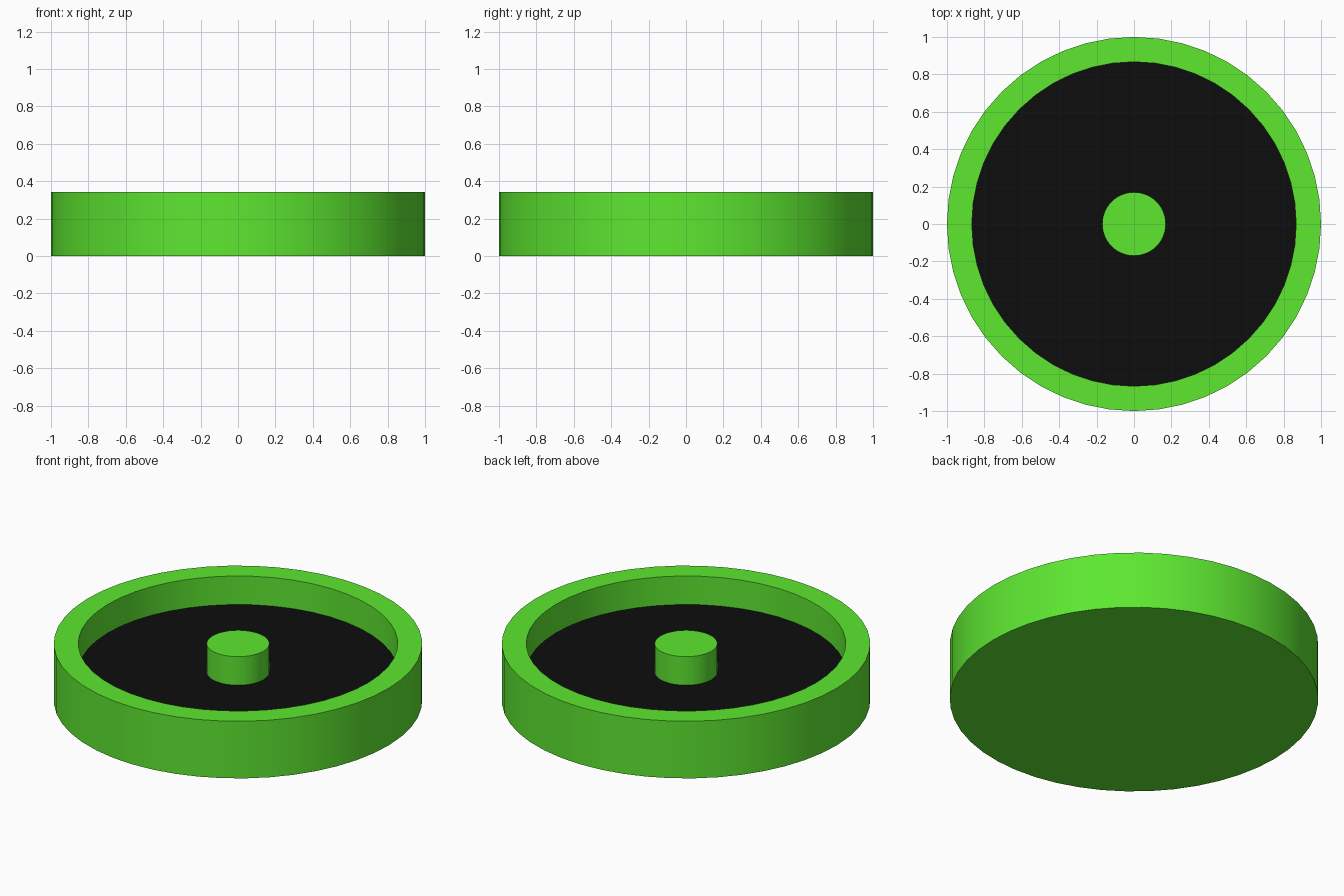
import bpy, bmesh
from math import radians, tau
from mathutils import Vector

if "Cube" in bpy.data.objects:
    bpy.data.objects.remove(bpy.data.objects["Cube"])

SEGMENTS = 48
HEIGHT, FLOOR_Z = 0.342, 0.171
OUTER_R, INNER_R, HUB_R = 1.0, 0.867, 0.17


def material(name, rgb):
    mat = bpy.data.materials.new(name)
    mat.diffuse_color = (*rgb, 1.0)
    mat.use_nodes = True
    mat.node_tree.nodes["Principled BSDF"].inputs["Base Color"].default_value = mat.diffuse_color
    return mat


def lathe(name, profile, mat):
    """Spin a (radius, z) profile around the z axis."""
    bm = bmesh.new()
    verts = [bm.verts.new(Vector((r, 0, z))) for r, z in profile]
    edges = [bm.edges.new(pair) for pair in zip(verts, verts[1:])]
    bmesh.ops.spin(bm, geom=verts + edges, cent=(0, 0, 0), axis=(0, 0, 1),
                   angle=tau, steps=SEGMENTS, use_duplicate=False)
    bmesh.ops.remove_doubles(bm, verts=bm.verts[:], dist=1e-4)
    bmesh.ops.recalc_face_normals(bm, faces=bm.faces[:])
    # open floor ring must face up
    if all(abs(f.normal.z) > 0.99 for f in bm.faces) and any(f.normal.z < 0 for f in bm.faces):
        bmesh.ops.reverse_faces(bm, faces=bm.faces[:])
    mesh = bpy.data.meshes.new(name)
    bm.to_mesh(mesh)
    bm.free()
    mesh.materials.append(mat)
    obj = bpy.data.objects.new(name, mesh)
    bpy.context.collection.objects.link(obj)
    bpy.ops.object.select_all(action='DESELECT')
    obj.select_set(True)
    bpy.context.view_layer.objects.active = obj
    bpy.ops.object.shade_smooth_by_angle(angle=radians(30))
    return obj


green = material("green", (0.11, 0.8, 0.03))
black = material("black", (0.004, 0.004, 0.004))

# Round tray: flat underside, outer wall, flat rim, inner wall
lathe("tray_body", [(0, 0), (OUTER_R, 0), (OUTER_R, HEIGHT),
                    (INNER_R, HEIGHT), (INNER_R, FLOOR_Z)], green)

# Black recessed floor between inner wall and hub
lathe("recessed_floor", [(HUB_R, FLOOR_Z), (INNER_R, FLOOR_Z)], black)

# Central post, level with the rim
lathe("center_post", [(HUB_R, FLOOR_Z), (HUB_R, HEIGHT), (0, HEIGHT)], green)
